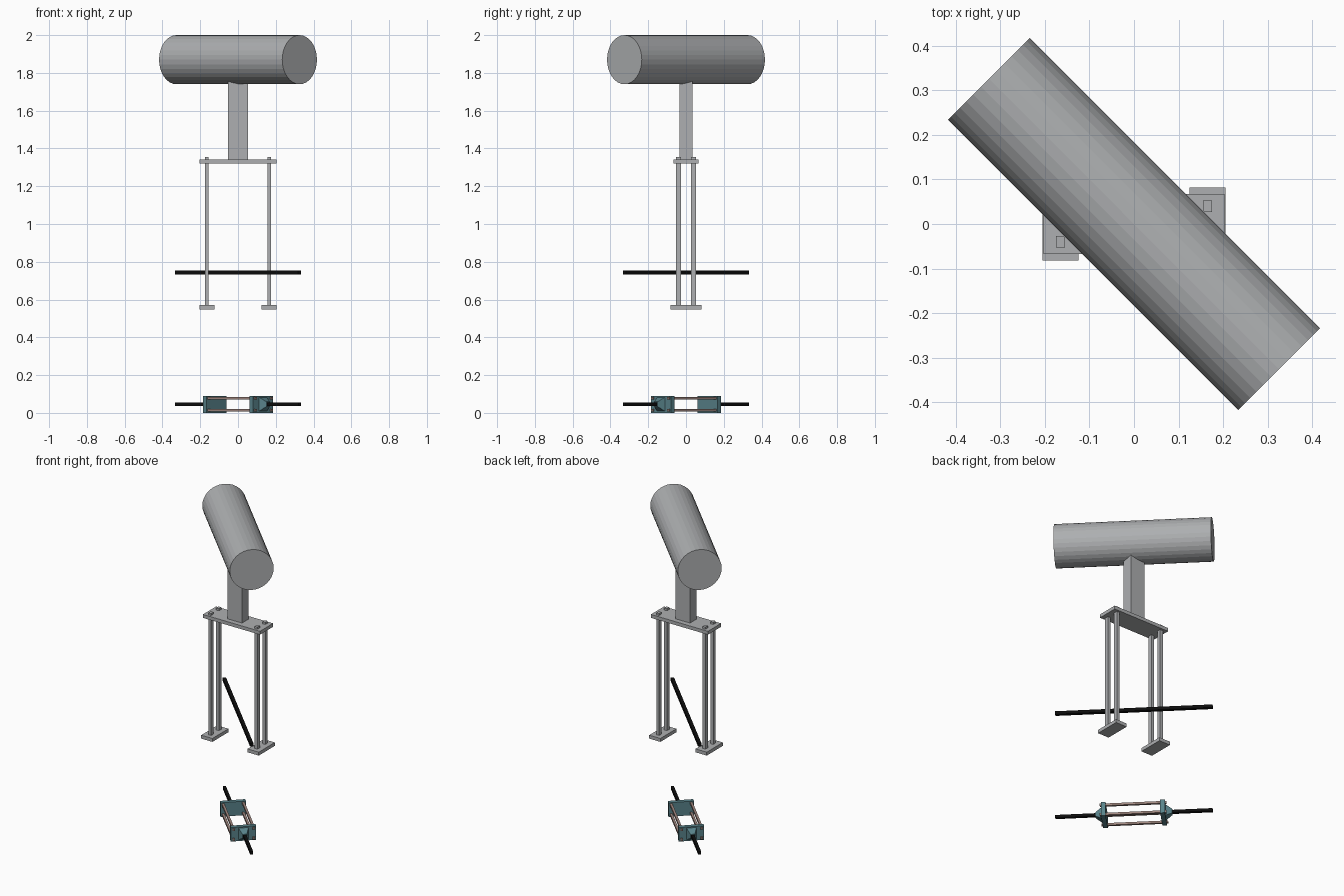
import bpy, math
from mathutils import Matrix

if "Cube" in bpy.data.objects:
    bpy.data.objects.remove(bpy.data.objects["Cube"])

DIAG = Matrix.Rotation(-math.pi / 4, 4, 'Z')   # local x runs along the diagonal
IDENT = Matrix.Identity(4)


def material(name, rgb):
    m = bpy.data.materials.new(name)
    m.diffuse_color = (*rgb, 1)
    m.use_nodes = True
    m.node_tree.nodes["Principled BSDF"].inputs["Base Color"].default_value = m.diffuse_color
    return m


GREY = material("light grey metal", (0.42, 0.43, 0.44))
BLACK = material("black cable", (0.004, 0.004, 0.004))
TEAL = material("teal casing", (0.10, 0.23, 0.26))
BROWN = material("brown grey rod", (0.36, 0.25, 0.22))


def mesh_object(name, verts, faces, mat, frame):
    me = bpy.data.meshes.new(name)
    me.from_pydata(verts, [], faces)
    me.transform(frame)
    me.materials.append(mat)
    ob = bpy.data.objects.new(name, me)
    bpy.context.collection.objects.link(ob)
    return ob


def taper(name, x0, x1, a, b, z, mat, frame=IDENT, y=0):
    """Box along x whose (half y, half z) section changes from a to b."""
    v = [(x, y + sy * s[0], z + sz * s[1]) for x, s in ((x0, a), (x1, b))
         for sy, sz in ((-1, -1), (1, -1), (1, 1), (-1, 1))]
    f = [(0, 3, 2, 1), (4, 5, 6, 7)] + [(i, (i + 1) % 4, (i + 1) % 4 + 4, i + 4) for i in range(4)]
    if x1 < x0:
        f = [t[::-1] for t in f]
    return mesh_object(name, v, f, mat, frame)


def box(name, x, y, z, mat, frame=IDENT):
    """Box from (min, max) ranges."""
    s = ((y[1] - y[0]) / 2, (z[1] - z[0]) / 2)
    return taper(name, x[0], x[1], s, s, sum(z) / 2, mat, frame, sum(y) / 2)


def cylinder(name, r, half, z, sides, mat):
    ring = [2 * math.pi * i / sides for i in range(sides)]
    v = [(x, r * math.cos(a), z + r * math.sin(a)) for x in (-half, half) for a in ring]
    f = [(i, (i + 1) % sides, (i + 1) % sides + sides, i + sides) for i in range(sides)]
    f += [tuple(reversed(range(sides))), tuple(range(sides, 2 * sides))]
    return mesh_object(name, v, f, mat, DIAG)


# Large drum, neck and bridge plate
cylinder("drum", 0.13, 0.461, 1.87, 32, GREY)
box("neck", (-0.052, 0.052), (-0.034, 0.034), (1.34, 1.76), GREY)
box("bridge_plate", (-0.203, 0.203), (-0.067, 0.067), (1.32, 1.342), GREY)

# Feet and paired legs
for sx in (-1, 1):
    cx = sx * 0.165
    box("foot", (cx - 0.04, cx + 0.04), (-0.082, 0.082), (0.548, 0.57), GREY)
    for sy in (-1, 1):
        cy = sy * 0.04
        box("leg", (cx - 0.01, cx + 0.01), (cy - 0.0125, cy + 0.0125), (0.565, 1.355), GREY)

# Upper black bar on the diagonal
box("upper_bar", (-0.461, 0.461), (-0.01, 0.01), (0.733, 0.753), BLACK, DIAG)

# Lower frame: end blocks, tapered cable sockets and cables
for s in (-1, 1):
    box("end_block", tuple(sorted((s * 0.16, s * 0.187))), (-0.075, 0.075), (0, 0.09), TEAL, DIAG)
    taper("cable_socket", s * 0.185, s * 0.225, (0.03, 0.038), (0.013, 0.013), 0.046, TEAL, DIAG)
    taper("cable", s * 0.19, s * 0.461, (0.009, 0.009), (0.009, 0.009), 0.046, BLACK, DIAG)

# Four tie rods joining the end blocks
for y in (-0.06, 0.06):
    for z in (0.014, 0.077):
        box("tie_rod", (-0.195, 0.195), (y - 0.007, y + 0.007), (z - 0.007, z + 0.007), BROWN, DIAG)
